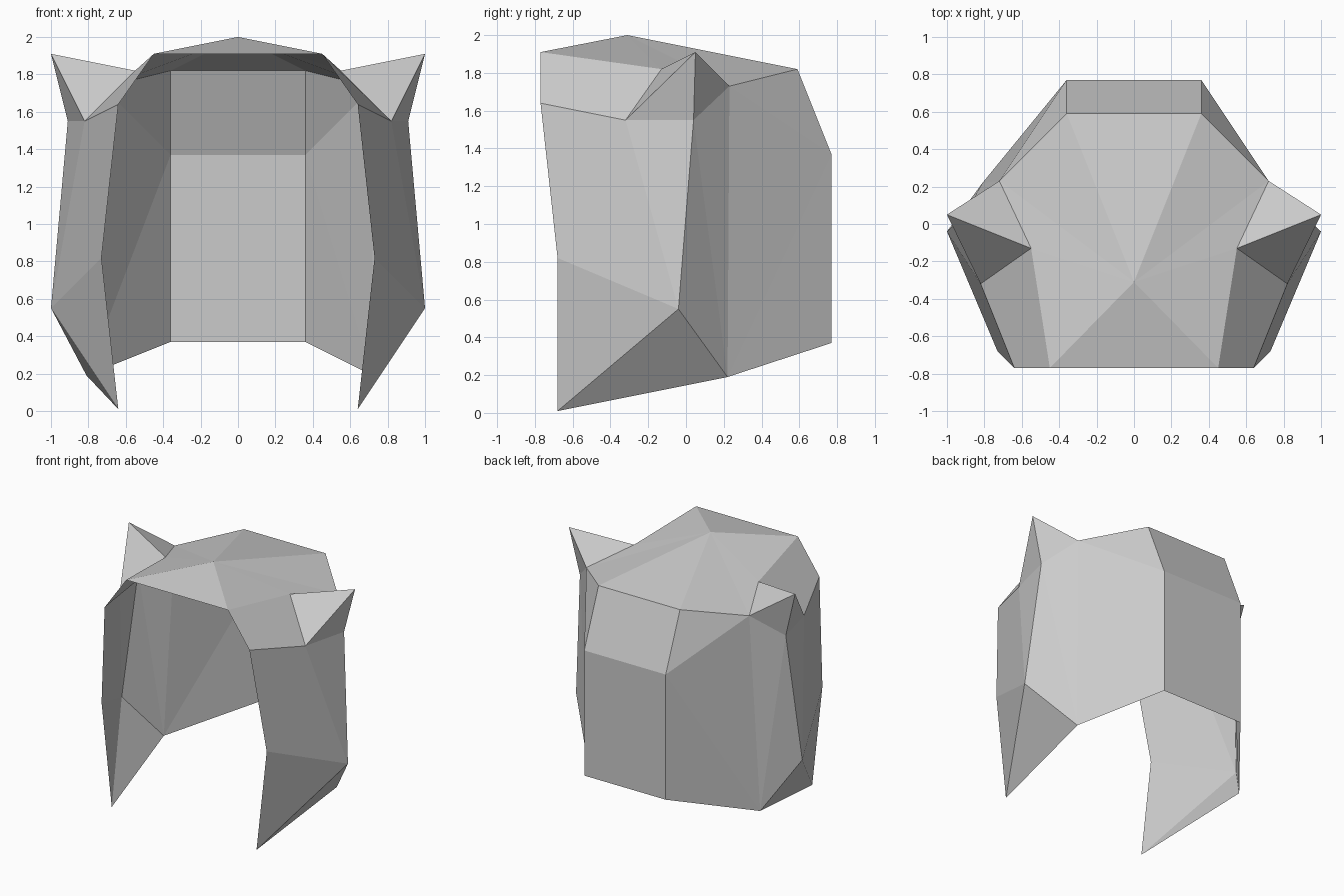
import bpy
from mathutils import Vector

cube = bpy.data.objects.get("Cube")
if cube:
    bpy.data.objects.remove(cube, do_unlink=True)

GREY = (0.6, 0.6, 0.6, 1.0)
mat = bpy.data.materials.new("plain grey")
mat.use_nodes = True
mat.diffuse_color = GREY
bsdf = next(n for n in mat.node_tree.nodes if n.type == 'BSDF_PRINCIPLED')
bsdf.inputs["Base Color"].default_value = GREY
bsdf.inputs["Roughness"].default_value = 0.8

# Corner points of one half of the open shell
POINTS = {
    "brow": (0.45, -0.77, 1.91),
    "temple": (0.64, -0.77, 1.64),
    "cheek": (0.73, -0.68, 0.82),
    "tip": (0.64, -0.68, 0.01),
    "jaw": (1.0, -0.04, 0.55),
    "ear_in": (0.55, -0.13, 1.82),
    "ear_front": (0.82, -0.32, 1.55),
    "ear_back": (0.91, 0.04, 1.55),
    "ear_tip": (1.0, 0.05, 1.91),
    "crown_side": (0.72, 0.23, 1.73),
    "nape_side": (0.72, 0.22, 0.19),
    "back_top": (0.36, 0.59, 1.82),
    "back_mid": (0.36, 0.77, 1.37),
    "back_low": (0.36, 0.77, 0.37),
}
PEAK = Vector((0, -0.31, 2.0))
CENTRE = Vector((0, 0.05, 1.0))


def point(name, side):
    if name == "peak":
        return PEAK
    x, y, z = POINTS[name]
    # the nape corner flares out further on the right
    if name == "nape_side" and side < 0:
        x += 0.09
    return Vector((side * x, y, z))


def panel(name, faces):
    """Flat-shaded sheet; each face is a list of (point name, side), turned outward."""
    verts, index, polys = [], {}, []
    for face in faces:
        co = [point(*p) for p in face]
        normal = (co[1] - co[0]).cross(co[2] - co[0])
        middle = sum(co, Vector()) / len(co)
        if normal.dot(middle - CENTRE) < 0:
            face = face[::-1]
        for p in face:
            if p not in index:
                index[p] = len(verts)
                verts.append(point(*p))
        polys.append([index[p] for p in face])
    mesh = bpy.data.meshes.new(name)
    mesh.from_pydata(verts, [], polys)
    mesh.materials.append(mat)
    obj = bpy.data.objects.new(name, mesh)
    bpy.context.collection.objects.link(obj)


def half(side, *rows):
    return [[(n, side) for n in row.split()] for row in rows]


# Crown: fan around the peak
rim = ["brow", "ear_in", "crown_side", "back_top"]
crown = [[("peak", 0), (n, -1), (n, 1)] for n in ("brow", "back_top")]
for side in (-1, 1):
    for a, b in zip(rim, rim[1:]):
        crown.append([("peak", 0), (a, side), (b, side)])
panel("crown", crown)

# Back: sloped upper strip and upright lower strip
panel("back", [[(a, -1), (a, 1), (b, 1), (b, -1)]
               for a, b in (("back_top", "back_mid"), ("back_mid", "back_low"))])

# Side locks, rear sides and pointed ears
for side, label in ((1, "left"), (-1, "right")):
    panel(label + "_front_lock", half(
        side,
        "brow temple ear_front ear_in",
        "temple cheek jaw ear_front",
        "ear_front jaw ear_back",
        "cheek tip jaw",
        "tip nape_side jaw"))
    panel(label + "_rear_side", half(
        side,
        "jaw nape_side ear_back",
        "nape_side crown_side ear_back",
        "back_mid nape_side crown_side",
        "back_mid back_low nape_side",
        "back_top back_mid crown_side"))
    panel(label + "_ear", half(
        side,
        "ear_in ear_front ear_tip",
        "ear_front ear_back ear_tip",
        "ear_back crown_side ear_tip",
        "crown_side ear_in ear_tip"))
